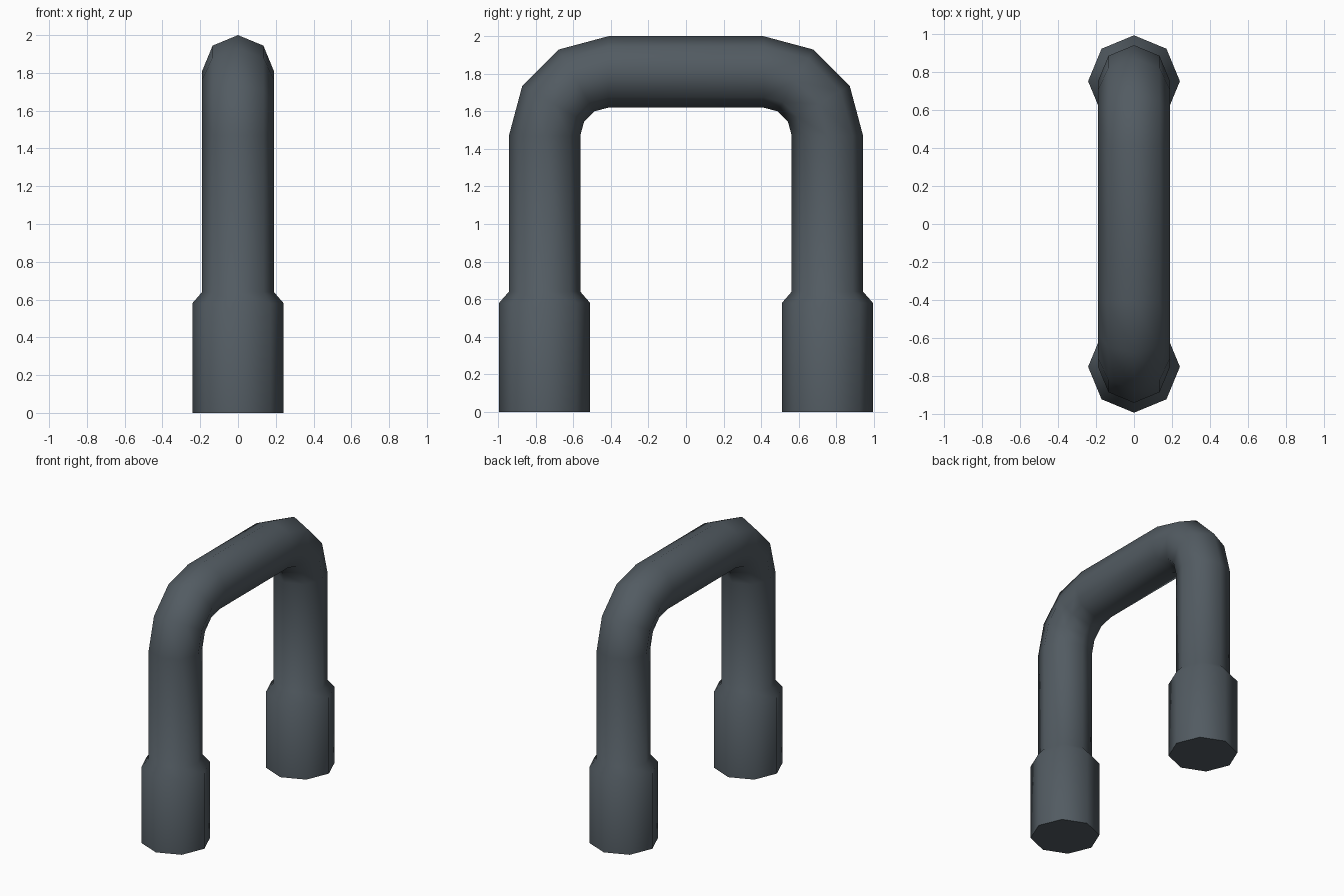
import bpy, bmesh, math
from mathutils import Vector

cube = bpy.data.objects.get("Cube")
if cube:
    bpy.data.objects.remove(cube, do_unlink=True)

SIDES = 8
PIPE_R, SLEEVE_R = 0.19, 0.242
LEG_Y, BEND_R, BEND_Z = 0.753, 0.34, 1.47

# Slate grey metal
metal = bpy.data.materials.new("slate_grey")
metal.use_nodes = True
colour = (0.085, 0.105, 0.122, 1)
metal.diffuse_color = colour
metal.node_tree.nodes["Principled BSDF"].inputs["Base Color"].default_value = colour

# Half path: (y, z, radius, tilt) from the sleeve foot up and around the bend
half = [(LEG_Y, 0, SLEEVE_R, 0), (LEG_Y, 0.58, SLEEVE_R, 0), (LEG_Y, 0.64, PIPE_R, 0)]
for i in range(4):
    a = math.radians(30 * i)
    half.append((LEG_Y - BEND_R + BEND_R * math.cos(a),
                 BEND_Z + BEND_R * math.sin(a), PIPE_R, a))
path = half + [(-y, z, r, math.pi - a) for y, z, r, a in reversed(half)]

# Sweep an octagon along the path
bm = bmesh.new()
rings = []
for y, z, r, tilt in path:
    outward = Vector((0, math.cos(tilt), math.sin(tilt)))
    ring = []
    for k in range(SIDES):
        t = 2 * math.pi * k / SIDES
        offset = Vector((r * math.sin(t), 0, 0)) + outward * r * math.cos(t)
        ring.append(bm.verts.new(Vector((0, y, z)) + offset))
    rings.append(ring)
for lower, upper in zip(rings, rings[1:]):
    for k in range(SIDES):
        n = (k + 1) % SIDES
        bm.faces.new((lower[k], lower[n], upper[n], upper[k]))

# Flat feet
bm.faces.new(rings[0])
bm.faces.new(rings[-1])
bmesh.ops.recalc_face_normals(bm, faces=bm.faces)

mesh = bpy.data.meshes.new("bent_pipe_with_sleeves")
bm.to_mesh(mesh)
bm.free()
mesh.materials.append(metal)
pipe = bpy.data.objects.new("bent_pipe_with_sleeves", mesh)
bpy.context.collection.objects.link(pipe)

# Smooth walls, crisp feet
bpy.ops.object.select_all(action='DESELECT')
pipe.select_set(True)
bpy.context.view_layer.objects.active = pipe
bpy.ops.object.shade_smooth_by_angle(angle=math.radians(60))
